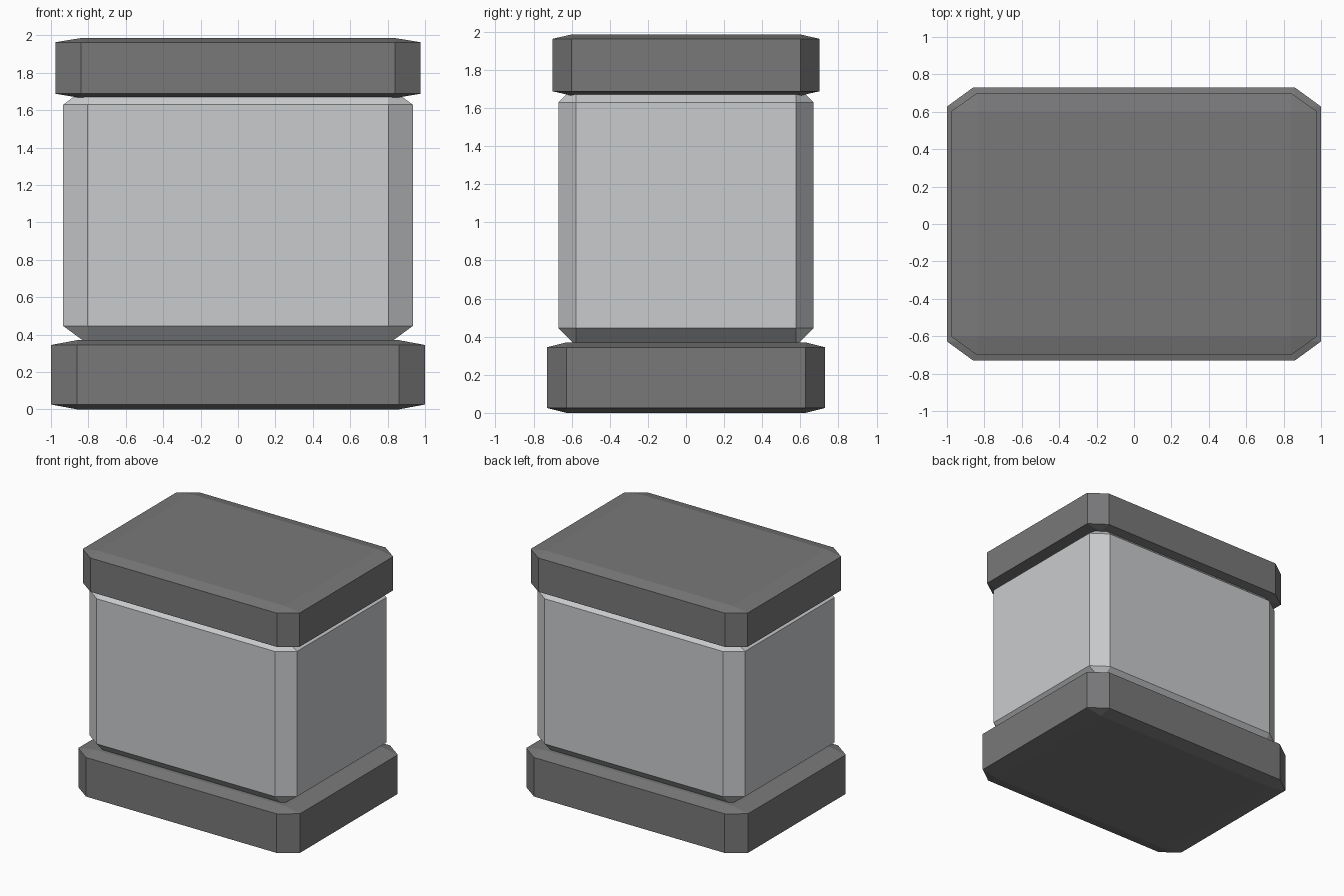
import bpy
import bmesh

cube = bpy.data.objects.get("Cube")
if cube:
    bpy.data.objects.remove(cube, do_unlink=True)


def make_material(name, colour):
    mat = bpy.data.materials.new(name)
    mat.use_nodes = True
    mat.diffuse_color = colour
    bsdf = mat.node_tree.nodes["Principled BSDF"]
    bsdf.inputs["Base Color"].default_value = colour
    bsdf.inputs["Roughness"].default_value = 0.8
    return mat


def bevelled_block(name, half_x, half_y, bottom, top, mat):
    """Unit cube with a single flat bevel, stretched to the part's size."""
    bm = bmesh.new()
    bmesh.ops.create_cube(bm, size=2)
    bmesh.ops.bevel(bm, geom=bm.edges[:], offset=0.14, offset_type='OFFSET',
                    segments=1, affect='EDGES', clamp_overlap=True)
    half_z = (top - bottom) / 2
    bmesh.ops.scale(bm, vec=(half_x, half_y, half_z), verts=bm.verts)
    bmesh.ops.translate(bm, vec=(0, 0, bottom + half_z), verts=bm.verts)
    bmesh.ops.recalc_face_normals(bm, faces=bm.faces)
    mesh = bpy.data.meshes.new(name)
    bm.to_mesh(mesh)
    bm.free()
    mesh.materials.append(mat)
    obj = bpy.data.objects.new(name, mesh)
    bpy.context.collection.objects.link(obj)
    return obj


dark = make_material("dark grey", (0.19, 0.19, 0.195, 1))
light = make_material("light grey", (0.59, 0.60, 0.61, 1))

# Base slab, body tucked into both slabs, and lid slab
bevelled_block("base", 1.0, 0.73, 0.0, 0.37, dark)
bevelled_block("body", 0.935, 0.67, 0.35, 1.725, light)
bevelled_block("lid", 0.977, 0.70, 1.665, 1.985, dark)
